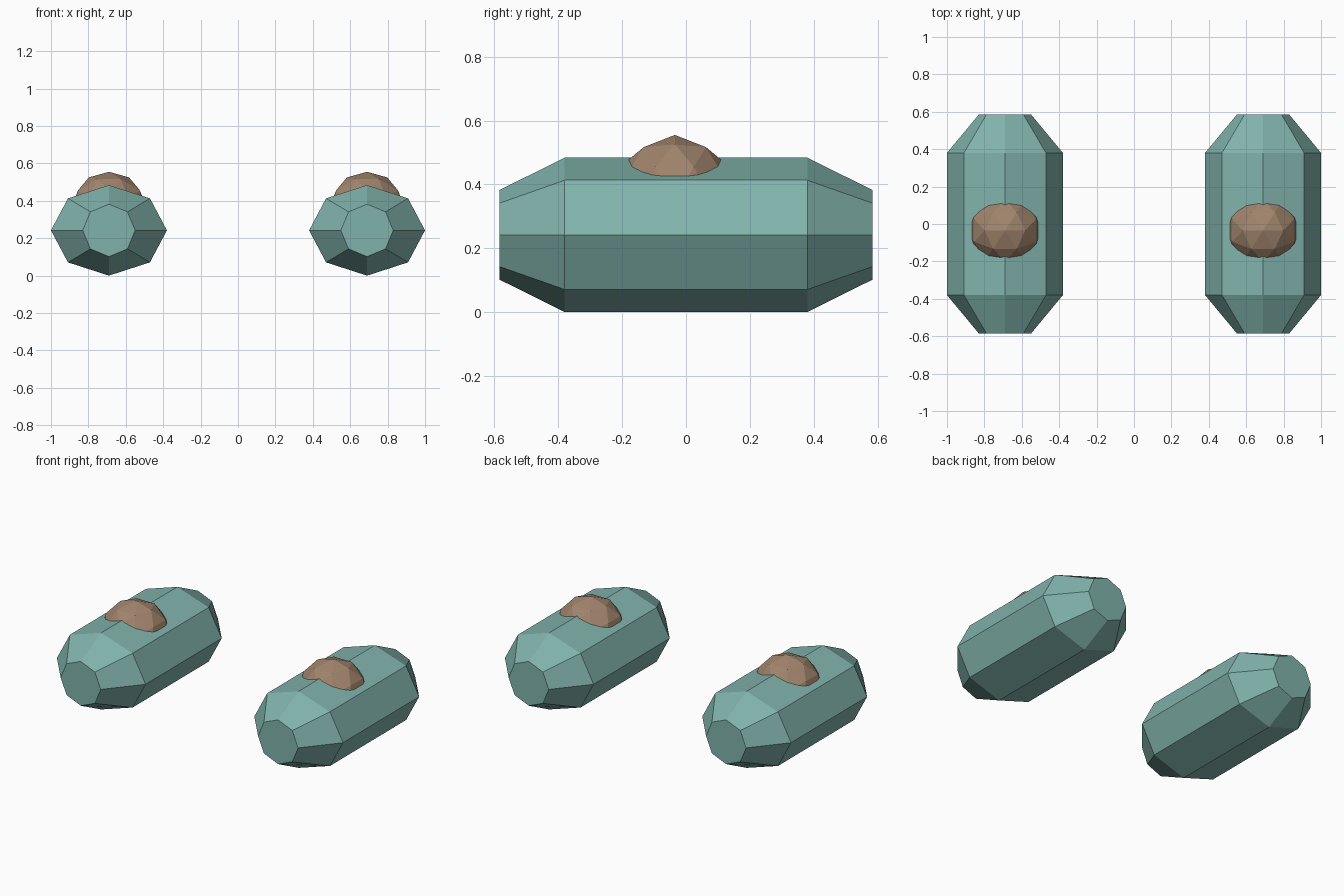
import bpy, bmesh, math
from itertools import combinations
from mathutils import Vector

if "Cube" in bpy.data.objects:
    bpy.data.objects.remove(bpy.data.objects["Cube"])


def material(name, color):
    m = bpy.data.materials.new(name)
    m.diffuse_color = (*color, 1)
    m.use_nodes = True
    m.node_tree.nodes["Principled BSDF"].inputs["Base Color"].default_value = m.diffuse_color
    return m


def add_object(name, bm, mat, location):
    bmesh.ops.recalc_face_normals(bm, faces=bm.faces)
    mesh = bpy.data.meshes.new(name)
    bm.to_mesh(mesh)
    bm.free()
    mesh.materials.append(mat)
    ob = bpy.data.objects.new(name, mesh)
    ob.location = location
    bpy.context.collection.objects.link(ob)


def capsule_mesh():
    # eight-sided barrel with tapered ends: (y, x radius, z radius)
    bm = bmesh.new()
    profile = [(-0.585, 0.14, 0.14), (-0.38, 0.31, 0.242),
               (0.38, 0.31, 0.242), (0.585, 0.14, 0.14)]
    rings = []
    for y, rx, rz in profile:
        angles = [i * math.tau / 8 for i in range(8)]
        rings.append([bm.verts.new((rx * math.cos(a), y, rz * math.sin(a))) for a in angles])
    for a, b in zip(rings, rings[1:]):
        for i in range(8):
            j = (i + 1) % 8
            bm.faces.new((a[i], a[j], b[j], b[i]))
    bm.faces.new(rings[0])
    bm.faces.new(rings[-1])
    return bm


def knob_mesh(radii):
    # once-subdivided icosahedron with an edge midpoint at the top
    g = (1 + 5 ** 0.5) / 2
    base = []
    for s in (-1, 1):
        for t in (-g, g):
            base += [Vector((s, 0, t)), Vector((t, s, 0)), Vector((0, t, s))]
    mids = [a + b for a, b in combinations(base, 2) if (a - b).length < 2.1]
    bm = bmesh.new()
    for p in base + mids:
        bm.verts.new(p.normalized())
    bmesh.ops.convex_hull(bm, input=bm.verts)
    bmesh.ops.scale(bm, vec=radii, verts=bm.verts)
    return bm


teal = material("teal", (0.22, 0.45, 0.41))
brown = material("brown", (0.35, 0.23, 0.15))

# matching pair, left and right
for side, sx in (("left", -1), ("right", 1)):
    add_object(side + "_body", capsule_mesh(), teal, (sx * 0.69, 0, 0.242))
    add_object(side + "_top_knob", knob_mesh((0.205, 0.195, 0.2)), brown,
               (sx * 0.69, -0.035, 0.355))
